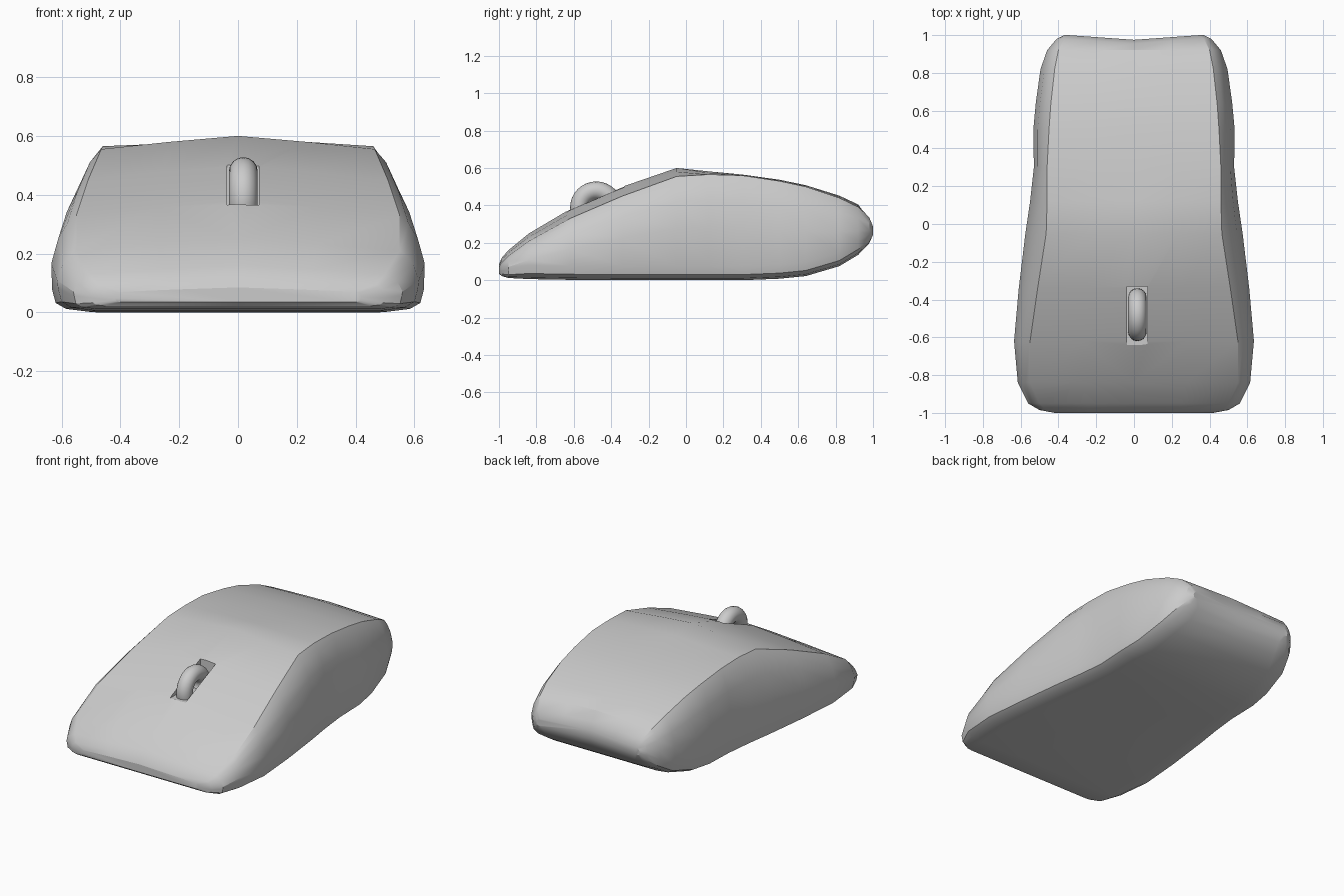
import bpy, bmesh, math

if "Cube" in bpy.data.objects:
    bpy.data.objects.remove(bpy.data.objects["Cube"])

# Stations along the body: y, half width, shoulder x, bottom z, shoulder z, crown z
STATIONS = [
    (-1.00, .42, .40, .035, .070, .085),
    (-.985, .50, .47, .022, .095, .120),
    (-.95, .56, .50, .012, .130, .160),
    (-.84, .615, .55, .006, .210, .250),
    (-.62, .635, .55, .002, .330, .380),
    (-.34, .61, .51, 0, .450, .500),
    (-.05, .575, .465, 0, .555, .600),
    (.12, .55, .46, 0, .565, .582),
    (.30, .53, .46, 0, .560, .565),
    (.50, .533, .45, .008, .530, .537),
    (.64, .52, .44, .022, .500, .508),
    (.82, .495, .42, .075, .440, .452),
    (.92, .46, .40, .135, .392, .405),
    (.98, .41, .37, .195, .335, .345),
    (1.00, .37, .345, .240, .288, .295),
]


def half_section(w, s, zb, zs, zt):
    """Points from top centre, over the shoulder, down to the bottom centre."""
    h = zs - zb
    lip = min(.05, .25 * h)
    return [(0, zt), (s * .5, zt - (zt - zs) * .45), (s, zs),
            (s + (w - s) * .35, zs - h * .08),
            (s + (w - s) * .72, zs - h * .24),
            (w, zb + h * .5), (w - .003, zb + lip * 1.5),
            (w - lip * .3, zb + lip * .6), (w - lip, zb + lip * .2),
            (w - lip * 2.6, zb), (0, zb)]


def make_body():
    bm = bmesh.new()
    rings = []
    for y, *dims in STATIONS:
        half = half_section(*dims)
        loop = half + [(-x, z) for x, z in half[-2:0:-1]]
        ring = []
        for x, z in loop:
            # shallow dip in the middle of the rear edge
            dip = .025 * max(0, 1 - abs(x) / .35) if y > .95 else 0
            ring.append(bm.verts.new((x, y - dip, z)))
        rings.append(ring)
    n = len(rings[0])
    for a, b in zip(rings, rings[1:]):
        for i in range(n):
            j = (i + 1) % n
            bm.faces.new((a[i], a[j], b[j], b[i]))
    # end caps, as strips between the left and right halves
    for ring in (rings[0], rings[-1]):
        m = n // 2
        right = ring[:m + 1]
        left = [ring[0]] + ring[:m - 1:-1]
        bm.faces.new(right)
        bm.faces.new(left)
    bmesh.ops.recalc_face_normals(bm, faces=bm.faces)
    mesh = bpy.data.meshes.new("mouse_body")
    bm.to_mesh(mesh)
    bm.free()
    obj = bpy.data.objects.new("mouse_body", mesh)
    bpy.context.collection.objects.link(obj)
    return obj


def smooth(obj, degrees):
    bpy.ops.object.select_all(action='DESELECT')
    obj.select_set(True)
    bpy.context.view_layer.objects.active = obj
    bpy.ops.object.shade_smooth_by_angle(angle=math.radians(degrees))


# Body shell
body = make_body()

# Wheel slot, cut with a flat floor into the sloping top
bpy.ops.mesh.primitive_cube_add(size=1, location=(.017, -.485, .56))
slot = bpy.context.object
slot.name = "wheel_slot_cutter"
slot.scale = (.11, .31, .39)
slot.hide_render = True
slot.hide_set(True)
cut = body.modifiers.new("wheel_slot", 'BOOLEAN')
cut.operation = 'DIFFERENCE'
cut.solver = 'EXACT'
cut.object = slot
bpy.context.view_layer.objects.active = body
bpy.ops.object.modifier_apply(modifier=cut.name)
bpy.data.objects.remove(slot)
smooth(body, 24)

# Scroll wheel
bpy.ops.mesh.primitive_torus_add(major_radius=.091, minor_radius=.049,
                                 major_segments=32, minor_segments=16,
                                 location=(.018, -.48, .388),
                                 rotation=(0, math.pi / 2, 0))
wheel = bpy.context.object
wheel.name = "scroll_wheel"
smooth(wheel, 40)
